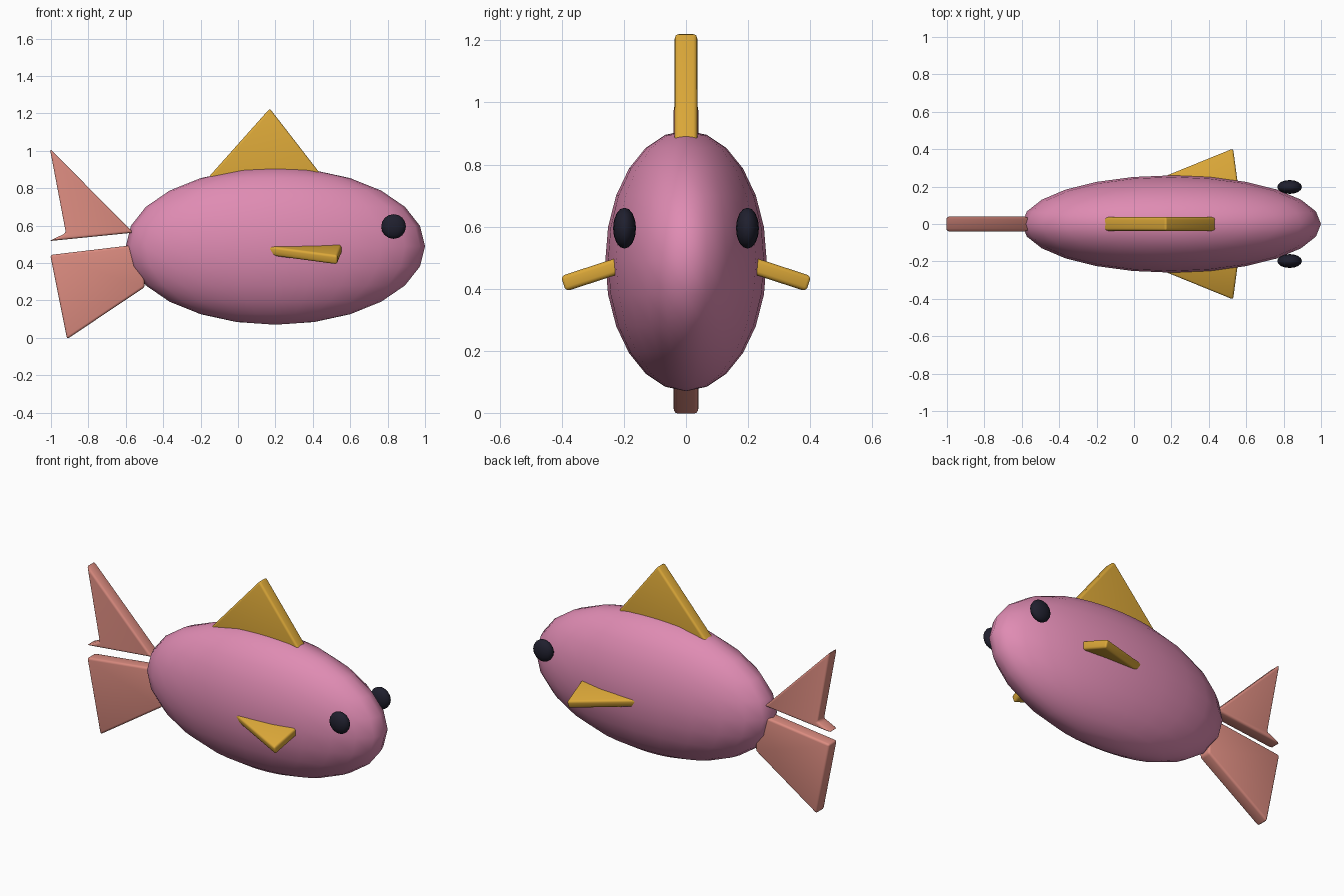
import bpy, bmesh, math
from mathutils import Matrix, Vector

cube = bpy.data.objects.get("Cube")
if cube:
    bpy.data.objects.remove(cube, do_unlink=True)


def material(name, rgb):
    m = bpy.data.materials.new(name)
    m.use_nodes = True
    m.diffuse_color = (*rgb, 1)
    m.node_tree.nodes["Principled BSDF"].inputs["Base Color"].default_value = (*rgb, 1)
    return m


PINK = material("pink skin", (0.74, 0.26, 0.45))
GOLD = material("gold fin", (0.71, 0.39, 0.04))
CORAL = material("coral tail", (0.71, 0.26, 0.215))
DARK = material("dark eye", (0.014, 0.014, 0.027))


def finish(name, bm, mat, angle):
    bmesh.ops.recalc_face_normals(bm, faces=bm.faces)
    mesh = bpy.data.meshes.new(name)
    bm.to_mesh(mesh)
    bm.free()
    mesh.materials.append(mat)
    ob = bpy.data.objects.new(name, mesh)
    bpy.context.collection.objects.link(ob)
    bpy.ops.object.select_all(action="DESELECT")
    ob.select_set(True)
    bpy.context.view_layer.objects.active = ob
    bpy.ops.object.shade_smooth_by_angle(angle=math.radians(angle))
    return ob


def ellipsoid(name, centre, radii, segments, mat):
    bm = bmesh.new()
    bmesh.ops.create_uvsphere(bm, u_segments=segments, v_segments=segments // 2, radius=1,
                              matrix=Matrix.Translation(centre) @ Matrix.Diagonal((*radii, 1)))
    return finish(name, bm, mat, 60)


def fin(name, outline, origin, up, thickness, mat):
    """Bevelled slab: outline is (x, distance along up) measured from origin."""
    up = Vector(up).normalized()
    normal = Vector((1, 0, 0)).cross(up)
    bm = bmesh.new()
    base = [Vector(origin) + Vector((x, 0, 0)) + up * h - normal * thickness / 2 for x, h in outline]
    face = bm.faces.new([bm.verts.new(p) for p in base])
    slab = bmesh.ops.extrude_face_region(bm, geom=[face])["geom"]
    bmesh.ops.translate(bm, vec=normal * thickness,
                        verts=[g for g in slab if isinstance(g, bmesh.types.BMVert)])
    bmesh.ops.recalc_face_normals(bm, faces=bm.faces)
    bmesh.ops.bevel(bm, geom=bm.edges[:], offset=0.013, segments=3, profile=0.5,
                    affect="EDGES", clamp_overlap=True)
    return finish(name, bm, mat, 40)


# Body
ellipsoid("body", (0.2, 0, 0.49), (0.8, 0.26, 0.42), 24, PINK)

# Upright fins along the centre line
Z = (0, 0, 1)
fin("dorsal_fin", [(-0.21, 0.8), (0.17, 1.226), (0.5, 0.8)], (0, 0, 0), Z, 0.073, GOLD)
fin("upper_tail_fin", [(-1.006, 1.012), (-0.56, 0.562), (-1.011, 0.517), (-0.92, 0.56)],
    (0, 0, 0), Z, 0.08, CORAL)
fin("lower_tail_fin", [(-1.004, 0.443), (-0.5, 0.503), (-0.5, 0.27), (-0.914, -0.007)],
    (0, 0, 0), Z, 0.08, CORAL)

# Paired fins and eyes
for side, s in (("left", 1), ("right", -1)):
    # The model faces +x with its paired parts on the y sides
    where = "back" if s > 0 else "front"
    fin(f"{where}_side_fin", [(0.02, -0.04), (0.53, 0.178), (0.56, -0.06)],
        (0, s * 0.23, 0.47), (0, s * 0.95, -0.31), 0.052, GOLD)
    ellipsoid(f"{where}_eye", (0.832, s * 0.198, 0.595), (0.066, 0.037, 0.066), 16, DARK)
